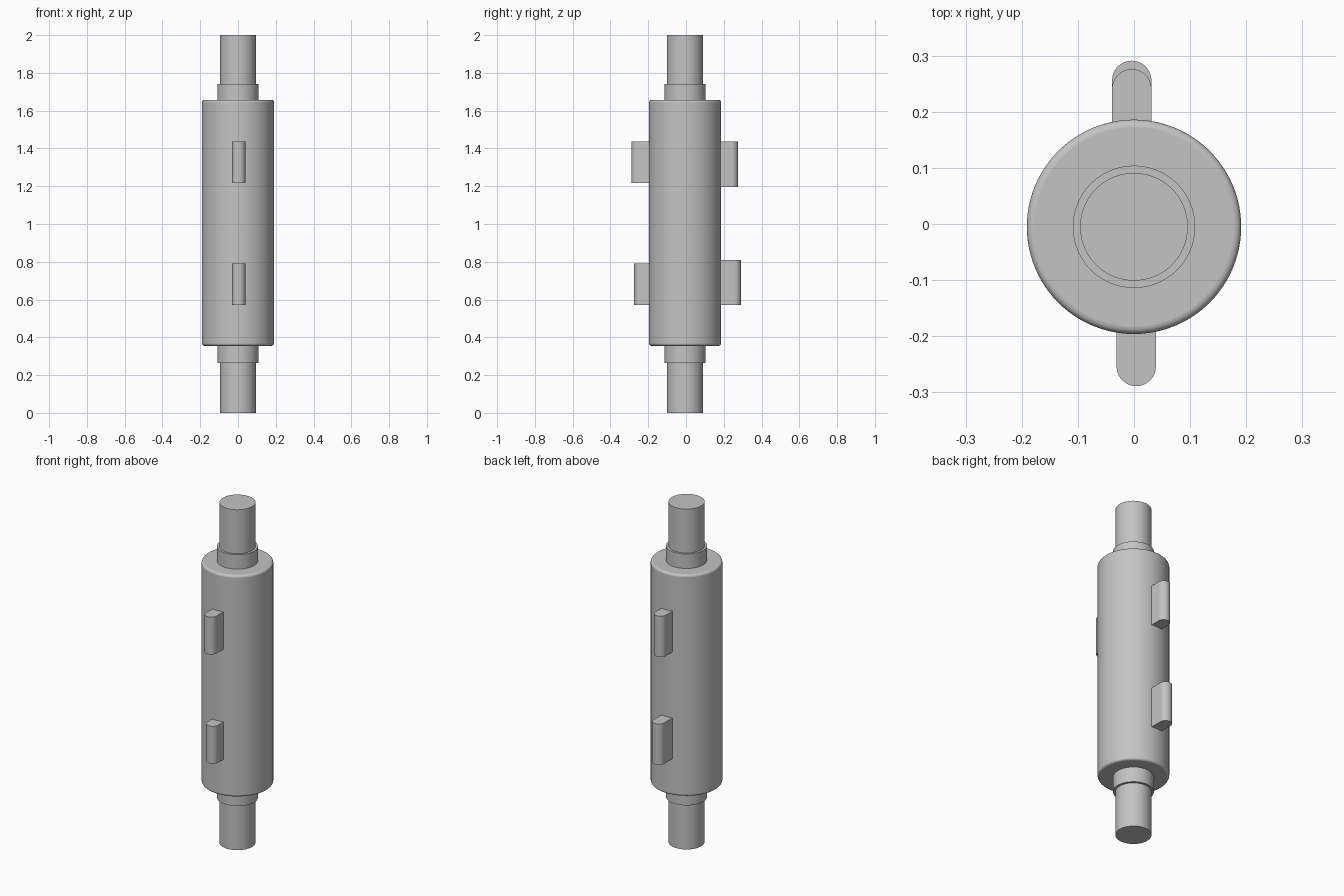
import bpy, bmesh, math

cube = bpy.data.objects.get("Cube")
if cube:
    bpy.data.objects.remove(cube)

AXIS_Y = -0.005
SEGMENTS = 96

steel = bpy.data.materials.new("light_grey_steel")
steel.use_nodes = True
grey = (0.55, 0.55, 0.55, 1)
steel.diffuse_color = grey
steel.node_tree.nodes["Principled BSDF"].inputs["Base Color"].default_value = grey


def finish(bm, name, location):
    bmesh.ops.recalc_face_normals(bm, faces=bm.faces)
    mesh = bpy.data.meshes.new(name)
    bm.to_mesh(mesh)
    bm.free()
    mesh.materials.append(steel)
    obj = bpy.data.objects.new(name, mesh)
    obj.location = location
    bpy.context.collection.objects.link(obj)
    bpy.ops.object.select_all(action="DESELECT")
    obj.select_set(True)
    bpy.context.view_layer.objects.active = obj
    bpy.ops.object.shade_smooth_by_angle(angle=math.radians(35))
    return obj


def extrude_outline(name, outline, z0, z1, y=0.0):
    """Solid prism standing on z0 and reaching z1."""
    bm = bmesh.new()
    base = bm.faces.new([bm.verts.new((px, py, 0)) for px, py in outline])
    top = bmesh.ops.extrude_face_region(bm, geom=[base])["geom"]
    moved = [g for g in top if isinstance(g, bmesh.types.BMVert)]
    bmesh.ops.translate(bm, verts=moved, vec=(0, 0, z1 - z0))
    return finish(bm, name, (0, y, z0))


def cylinder(name, radius, z0, z1):
    step = math.tau / SEGMENTS
    ring = [(radius * math.cos(i * step), radius * math.sin(i * step))
            for i in range(SEGMENTS)]
    return extrude_outline(name, ring, z0, z1, AXIS_Y)


def key(name, side, x, tip, z0, z1):
    """Flat key with a half-round outer end; side is -1 front, +1 back."""
    half = 0.035
    arc = [math.pi * i / 24 for i in range(25)]
    outline = [(x + half * math.cos(a), side * (tip - half + half * math.sin(a)))
               for a in arc]
    outline += [(x - half, side * 0.12), (x + half, side * 0.12)]
    return extrude_outline(name, outline, z0, z1)


# Main roller body with softly rounded rims
body = cylinder("roller_body", 0.191, 0.355, 1.657)
bevel = body.modifiers.new("rounded_rims", "BEVEL")
bevel.width = 0.013
bevel.segments = 5
bevel.limit_method = "ANGLE"
bevel.angle_limit = math.radians(40)

# Stepped collars and shaft ends
cylinder("lower_collar", 0.109, 0.265, 0.37)
cylinder("upper_collar", 0.109, 1.64, 1.742)
cylinder("lower_shaft", 0.096, 0, 0.28)
cylinder("upper_shaft", 0.096, 1.73, 2)

# Keys projecting from front and back
key("front_upper_key", -1, 0.004, 0.289, 1.217, 1.437)
key("front_lower_key", -1, 0.004, 0.275, 0.57, 0.79)
key("back_upper_key", 1, -0.004, 0.276, 1.197, 1.437)
key("back_lower_key", 1, -0.004, 0.291, 0.57, 0.81)
